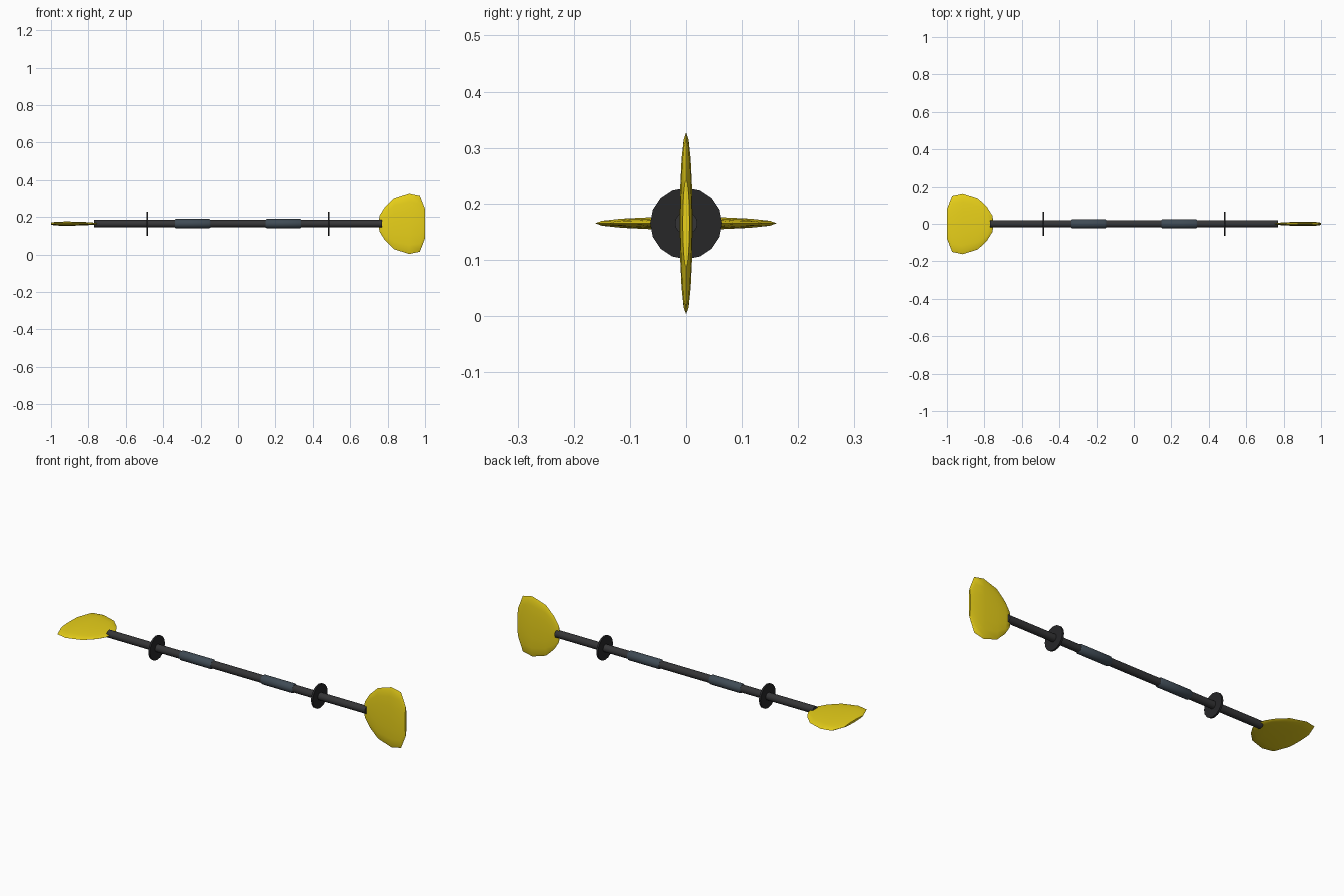
import bpy, bmesh
from math import pi, sin, cos

if "Cube" in bpy.data.objects:
    bpy.data.objects.remove(bpy.data.objects["Cube"])

AXIS_Z = 0.165


def material(name, rgb):
    m = bpy.data.materials.new(name)
    m.diffuse_color = (*rgb, 1)
    m.use_nodes = True
    m.node_tree.nodes["Principled BSDF"].inputs["Base Color"].default_value = m.diffuse_color
    return m


yellow = material("blade_yellow", (0.82, 0.64, 0.01))
black = material("shaft_black", (0.035, 0.035, 0.037))
slate = material("grip_slate", (0.05, 0.07, 0.09))
rubber = material("ring_rubber", (0.02, 0.02, 0.022))


def loft(name, stations, sides, mat, phase=0.0):
    """Loft elliptical sections (x, half_y, half_z) along the paddle axis."""
    bm = bmesh.new()
    rings = []
    for x, hy, hz in stations:
        angles = [2 * pi * i / sides + phase for i in range(sides)]
        rings.append([bm.verts.new((x, hy * cos(a), AXIS_Z + hz * sin(a))) for a in angles])
    for a, b in zip(rings, rings[1:]):
        for i in range(sides):
            j = (i + 1) % sides
            bm.faces.new((a[i], a[j], b[j], b[i]))
    bm.faces.new(rings[0])
    bm.faces.new(rings[-1])
    bmesh.ops.recalc_face_normals(bm, faces=bm.faces)
    mesh = bpy.data.meshes.new(name)
    bm.to_mesh(mesh)
    bm.free()
    mesh.materials.append(mat)
    ob = bpy.data.objects.new(name, mesh)
    bpy.context.collection.objects.link(ob)
    bpy.ops.object.select_all(action='DESELECT')
    ob.select_set(True)
    bpy.context.view_layer.objects.active = ob
    bpy.ops.object.shade_smooth_by_angle(angle=0.6)
    return ob


# Shaft
loft("shaft", [(-0.77, 0.02, 0.02), (0.77, 0.02, 0.02)], 16, black)

# Blade outline: distance along shaft, half width, half thickness
blade = [(0.752, 0.006, 0.001), (0.757, 0.043, 0.0035), (0.785, 0.088, 0.007),
         (0.834, 0.136, 0.0095), (0.915, 0.162, 0.0115), (0.972, 0.15, 0.010),
         (1.0, 0.078, 0.006)]

for side, sign in (("left", -1), ("right", 1)):
    # Hand grips with chamfered ends
    grip = [(0.148, 0.021), (0.154, 0.025), (0.332, 0.025), (0.338, 0.021)]
    loft(side + "_grip", [(sign * x, r, r) for x, r in grip], 16, slate)

    # Drip rings
    loft(side + "_drip_ring", [(sign * x, 0.064, 0.064) for x in (0.48, 0.49)], 16, rubber)

    # Feathered blades: left lies flat, right stands upright
    if sign < 0:
        sections = [(-x, w, t) for x, w, t in blade]
    else:
        sections = [(x, t, w) for x, w, t in blade]
    loft(side + "_blade", sections, 16, yellow)
